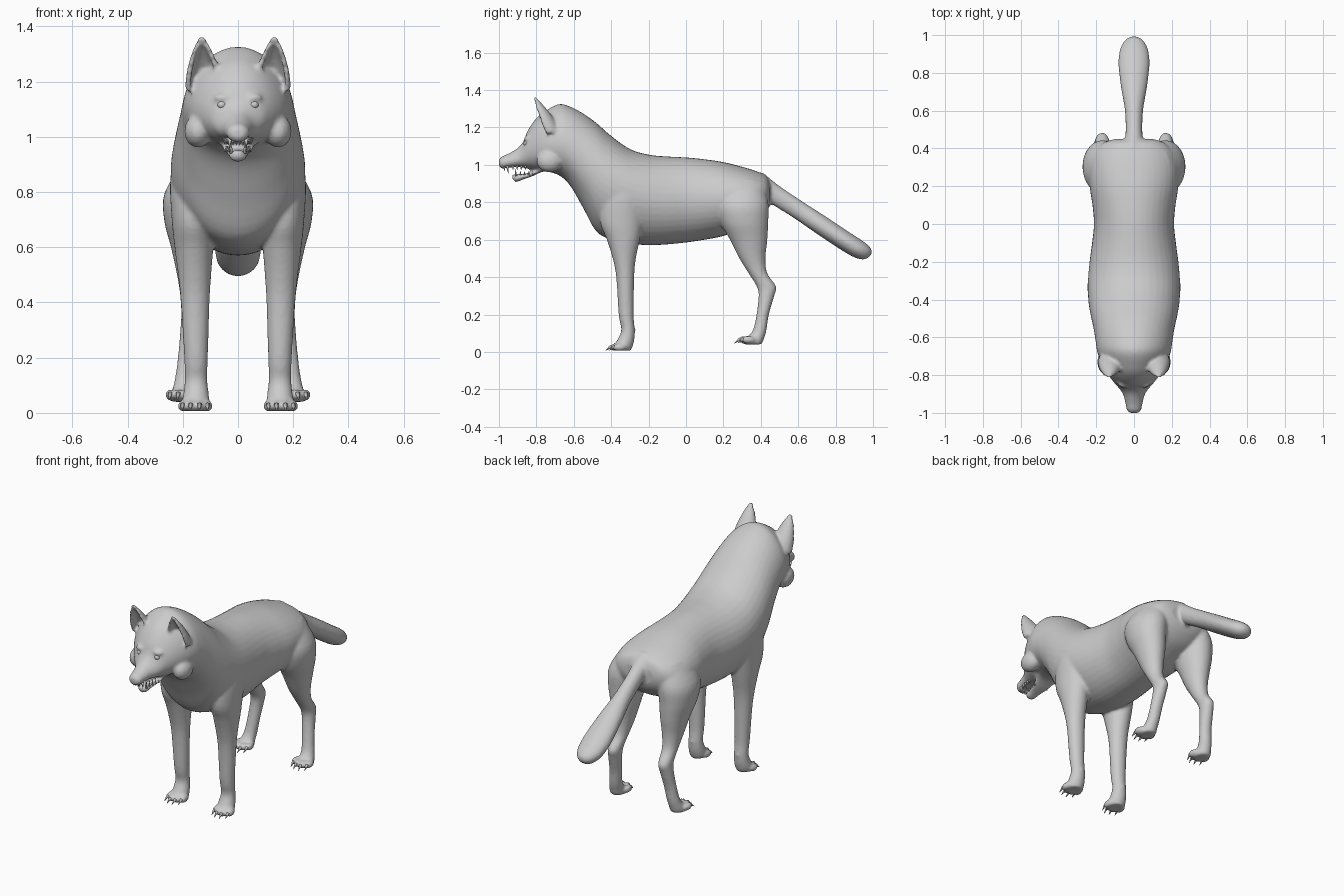
import bpy, bmesh
from math import sin, cos, pi, radians
from mathutils import Vector, Matrix


def spline(pts, sub=4):
    """Catmull-Rom through tuples of any length."""
    out = []
    for i in range(len(pts) - 1):
        p0, p1, p2, p3 = (pts[max(i - 1, 0)], pts[i], pts[i + 1], pts[min(i + 2, len(pts) - 1)])
        for s in range(sub):
            t = s / sub
            out.append([b + 0.5 * t * (c - a + t * (2*a - 5*b + 4*c - d + t * (3*(b - c) + d - a)))
                        for a, b, c, d in zip(p0, p1, p2, p3)])
    return out + [list(pts[-1])]


def skin(bm, rings):
    """Bridge a list of closed rings and cap both ends."""
    vr = [[bm.verts.new(p) for p in r] for r in rings]
    n = len(vr[0])
    for a, b in zip(vr, vr[1:]):
        for i in range(n):
            bm.faces.new((a[i], a[(i + 1) % n], b[(i + 1) % n], b[i]))
    bm.faces.new(vr[0][::-1])
    bm.faces.new(vr[-1])


def loft(bm, stations, up, n=28):
    """Stations: x, y, z, half width, half height, taper towards 'up'."""
    up = Vector(up)
    rings = []
    for x, y, z, a, b, k in spline(stations):
        ring = []
        for i in range(n):
            t = 2 * pi * i / n
            s = sin(t)
            ring.append(Vector((x + a * cos(t) * (1 - k * s), y, z)) + up * (b * s))
        rings.append(ring)
    skin(bm, rings)


def ball(bm, loc, size, seg=16):
    bmesh.ops.create_uvsphere(bm, u_segments=seg, v_segments=seg // 2, radius=1,
                              matrix=Matrix.LocRotScale(Vector(loc), None, Vector(size)))


def spike(bm, base, tip, r):
    base, tip = Vector(base), Vector(tip)
    d = tip - base
    m = Matrix.Translation((base + tip) / 2) @ d.to_track_quat('Z', 'Y').to_matrix().to_4x4()
    bmesh.ops.create_cone(bm, cap_ends=True, segments=8, radius1=r, radius2=r * 0.1,
                          depth=d.length, matrix=m)


def finish(name, bm, smooth=True):
    bmesh.ops.recalc_face_normals(bm, faces=bm.faces)
    me = bpy.data.meshes.new(name)
    bm.to_mesh(me)
    bm.free()
    for p in me.polygons:
        p.use_smooth = smooth
    ob = bpy.data.objects.new(name, me)
    bpy.context.collection.objects.link(ob)
    return ob


body = bmesh.new()

# head, neck and torso: y, top, bottom, half width, taper
trunk = [(-1.0, 1.03, .995, .022, 0), (-.985, 1.045, .98, .038, 0), (-.95, 1.06, .985, .045, .1),
         (-.90, 1.09, .988, .058, .2), (-.87, 1.125, .985, .078, .2), (-.845, 1.185, .98, .1, .15),
         (-.80, 1.25, .97, .135, .15), (-.75, 1.29, .965, .165, .18), (-.68, 1.325, .945, .192, .15),
         (-.62, 1.312, .89, .203, .08), (-.55, 1.275, .77, .215, 0), (-.48, 1.225, .645, .23, -.05),
         (-.40, 1.155, .60, .242, -.05), (-.3, 1.085, .58, .243, -.08), (-.2, 1.055, .57, .235, -.05),
         (-.1, 1.045, .575, .222, 0), (0, 1.04, .585, .212, 0), (.1, 1.03, .60, .22, 0),
         (.2, 1.015, .62, .235, 0), (.3, .99, .66, .235, 0), (.38, .965, .70, .21, 0),
         (.43, .94, .75, .16, 0), (.45, .90, .79, .1, 0)]
loft(body, [(0, y, (t + b) / 2, w, (t - b) / 2, k) for y, t, b, w, k in trunk], (0, 0, 1), 40)

# lower jaw
jaw = [(-.928, .948, .925, .014), (-.91, .952, .908, .03), (-.87, .953, .922, .038),
       (-.82, .962, .94, .052), (-.76, .995, .965, .075), (-.70, 1.03, .96, .1)]
loft(body, [(0, y, (t + b) / 2, w, (t - b) / 2, 0) for y, t, b, w in jaw], (0, 0, 1), 20)

# tail
tail = [(.38, .92, .06, .05), (.47, .845, .045, .052), (.6, .76, .048, .05), (.72, .68, .068, .052),
        (.84, .6, .082, .052), (.92, .55, .075, .05), (.965, .525, .05, .038), (.985, .515, .02, .015)]
loft(body, [(0, y, z, a, b, 0) for y, z, a, b in tail], (0, .59, .8))

# legs: z, x, y, half width, half depth
front_leg = [(.95, .16, -.32, .05, .07), (.85, .165, -.33, .08, .12), (.7, .165, -.345, .075, .115),
             (.6, .16, -.335, .07, .088), (.5, .157, -.33, .06, .062), (.4, .155, -.325, .052, .048),
             (.2, .152, -.32, .043, .04), (.12, .152, -.31, .041, .036), (.07, .152, -.32, .046, .044),
             (.03, .153, -.337, .05, .052), (.008, .153, -.34, .042, .045)]
hind_leg = [(.92, .12, .30, .07, .1), (.8, .16, .3, .105, .14), (.7, .17, .31, .098, .13),
            (.6, .165, .335, .078, .1), (.5, .163, .355, .058, .07), (.42, .165, .385, .044, .05),
            (.35, .168, .43, .038, .052), (.3, .172, .43, .037, .042), (.2, .182, .41, .036, .033),
            (.12, .192, .395, .037, .036), (.08, .198, .375, .041, .045), (.05, .2, .36, .044, .05),
            (.04, .2, .355, .038, .044)]
claws = bmesh.new()
for s in (-1, 1):
    for leg, px, py, pz in ((front_leg, .155, -.375, .025), (hind_leg, .2, .315, .065)):
        loft(body, [(s * x, y, z, a, b, 0) for z, x, y, a, b in leg], (0, 1, 0))
        # toes and claws
        for dx, dy in ((-.045, .018), (-.016, 0), (.016, 0), (.045, .018)):
            x, y = s * (px + dx), py + dy
            ball(body, (x, y, pz), (.018, .036, .021))
            spike(claws, (x, y - .025, pz + .005), (x * 1.02, y - .055, pz - .018), .009)
    # dewclaw bump
    ball(body, (s * .15, -.283, .115), (.014, .014, .02))
    # cupped ear, open to the front
    rings = []
    for j in range(9):
        t = j / 8
        c = Vector((s * (.122 + .01 * t), -.725 - .09 * t, 1.17 + .195 * t))
        r = .06 * (1 - t ** 1.8) + .009
        arc = [radians(-115 + 230 * i / 12) for i in range(13)]
        inner = max(r - .018, r * .2)
        pts = [(a, r) for a in arc] + [(a, inner) for a in reversed(arc)]
        rings.append([c + Vector((q * sin(a), .85 * q * cos(a), .15 * q * cos(a))) for a, q in pts])
    skin(body, rings)
    # brow and cheek fur
    ball(body, (s * .055, -.838, 1.14), (.035, .03, .018))
    ball(body, (s * .145, -.73, 1.02), (.05, .07, .06))

# fuse the animal into one skin
wolf = finish("body", body)
m = wolf.modifiers.new("fuse", 'REMESH')
m.mode = 'VOXEL'
m.voxel_size = .009
m.use_smooth_shade = True
m = wolf.modifiers.new("soften", 'SMOOTH')
m.factor, m.iterations = .5, 4

finish("claws", claws)

# teeth
teeth = bmesh.new()
for s in (-1, 1):
    spike(teeth, (s * .03, -.955, .995), (s * .03, -.95, .955), .008)
    spike(teeth, (s * .024, -.908, .94), (s * .026, -.915, .982), .007)
    for i in range(4):
        y = -.925 + i * .022
        spike(teeth, (s * (.036 + .004 * i), y, .997), (s * (.036 + .004 * i), y, .972), .007)
        spike(teeth, (s * (.028 + .005 * i), y + .04, .945), (s * (.028 + .005 * i), y + .04, .967), .006)
    for x in (.006, .018):
        spike(teeth, (s * x, -.972, .99), (s * x, -.97, .968), .006)
finish("teeth", teeth)

# eyes and nose
eyes = bmesh.new()
for s in (-1, 1):
    ball(eyes, (s * .058, -.852, 1.115), (.017, .017, .015))
finish("eyes", eyes)
nose = bmesh.new()
ball(nose, (0, -.98, 1.02), (.028, .02, .02))
finish("nose", nose)
